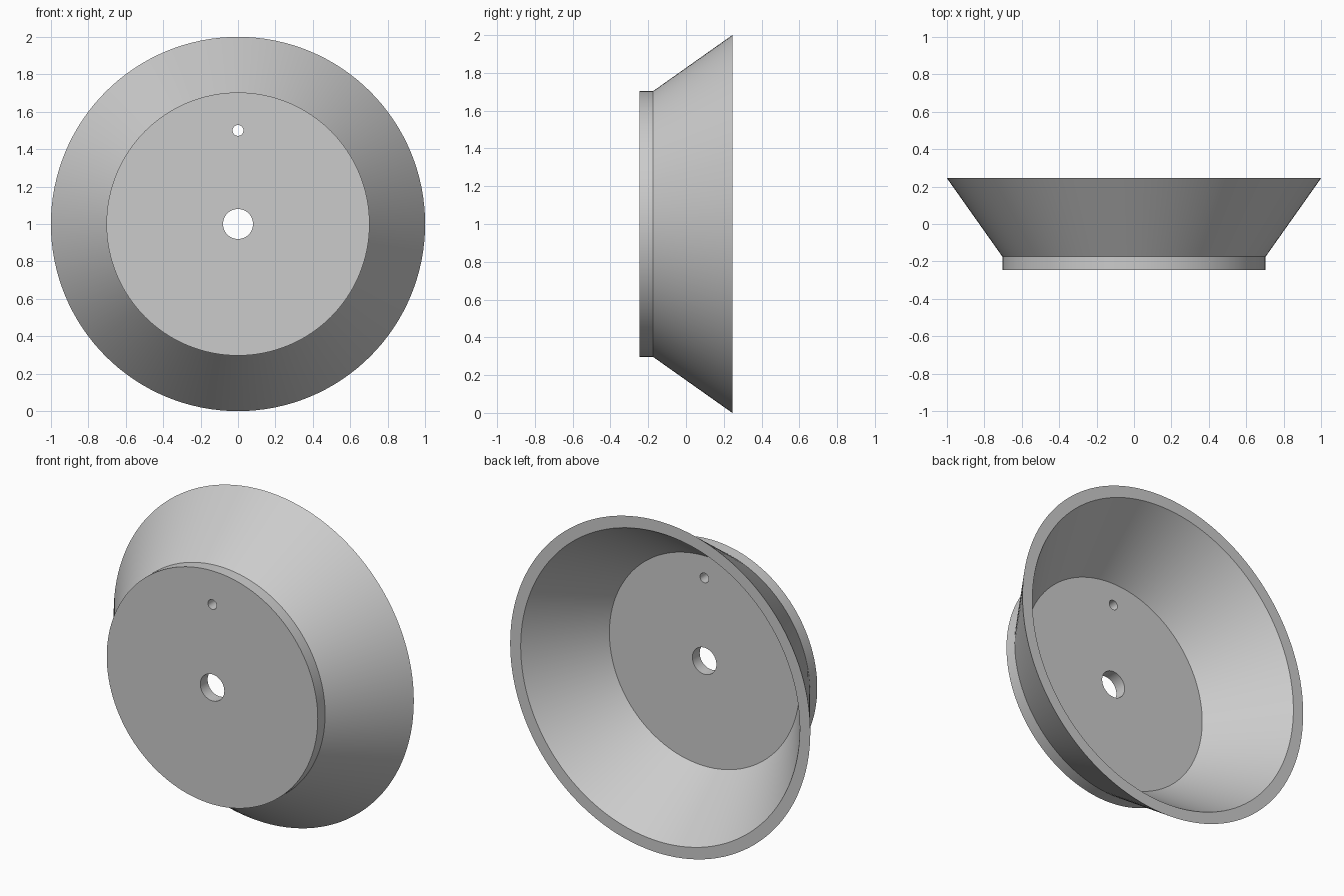
import bpy, bmesh, math
from mathutils import Matrix

cube = bpy.data.objects.get("Cube")
if cube:
    bpy.data.objects.remove(cube, do_unlink=True)

SEGMENTS = 128
FRONT, FLOOR, BACK = -0.245, -0.175, 0.245

grey = bpy.data.materials.new("plain grey")
grey.use_nodes = True
grey.diffuse_color = (0.6, 0.6, 0.6, 1)
grey.node_tree.nodes["Principled BSDF"].inputs["Base Color"].default_value = (0.6, 0.6, 0.6, 1)


def lathe(name, profile):
    """Revolve a closed (radius, y) profile about the y axis at z = 1."""
    bm = bmesh.new()
    rings = []
    for i in range(SEGMENTS):
        a = math.tau * i / SEGMENTS
        rings.append([bm.verts.new((r * math.sin(a), y, 1 + r * math.cos(a)))
                      for r, y in profile])
    n = len(profile)
    for i, ring in enumerate(rings):
        after = rings[(i + 1) % SEGMENTS]
        for j in range(n):
            k = (j + 1) % n
            bm.faces.new((ring[j], ring[k], after[k], after[j]))
    bmesh.ops.recalc_face_normals(bm, faces=bm.faces)
    mesh = bpy.data.meshes.new(name)
    bm.to_mesh(mesh)
    bm.free()
    mesh.materials.append(grey)
    obj = bpy.data.objects.new(name, mesh)
    bpy.context.collection.objects.link(obj)
    return obj


# Flared dish: flat plate with centre bore, short rim and conical wall
dish = lathe("flared_dish", [
    (0.08, FRONT), (0.703, FRONT), (0.703, FLOOR), (1.0, BACK),
    (0.93, BACK), (0.633, FLOOR), (0.08, FLOOR)])

# Small pin hole above the bore
bm = bmesh.new()
bmesh.ops.create_cone(bm, cap_ends=True, segments=32, radius1=0.029, radius2=0.029, depth=0.3,
                      matrix=Matrix.Translation((0, FLOOR, 1.5)) @ Matrix.Rotation(math.pi / 2, 4, 'X'))
cutter_mesh = bpy.data.meshes.new("pin_hole_cutter")
bm.to_mesh(cutter_mesh)
bm.free()
cutter_mesh.materials.append(grey)
cutter = bpy.data.objects.new("pin_hole_cutter", cutter_mesh)
cutter.hide_render = True
bpy.context.collection.objects.link(cutter)

cut = dish.modifiers.new("pin hole", 'BOOLEAN')
cut.operation = 'DIFFERENCE'
cut.solver = 'EXACT'
cut.object = cutter

bpy.ops.object.select_all(action='DESELECT')
dish.select_set(True)
bpy.context.view_layer.objects.active = dish
bpy.ops.object.modifier_apply(modifier=cut.name)
bpy.data.objects.remove(cutter, do_unlink=True)

# Smooth round walls with crisp rims
bpy.ops.object.shade_smooth_by_angle(angle=math.radians(30))
